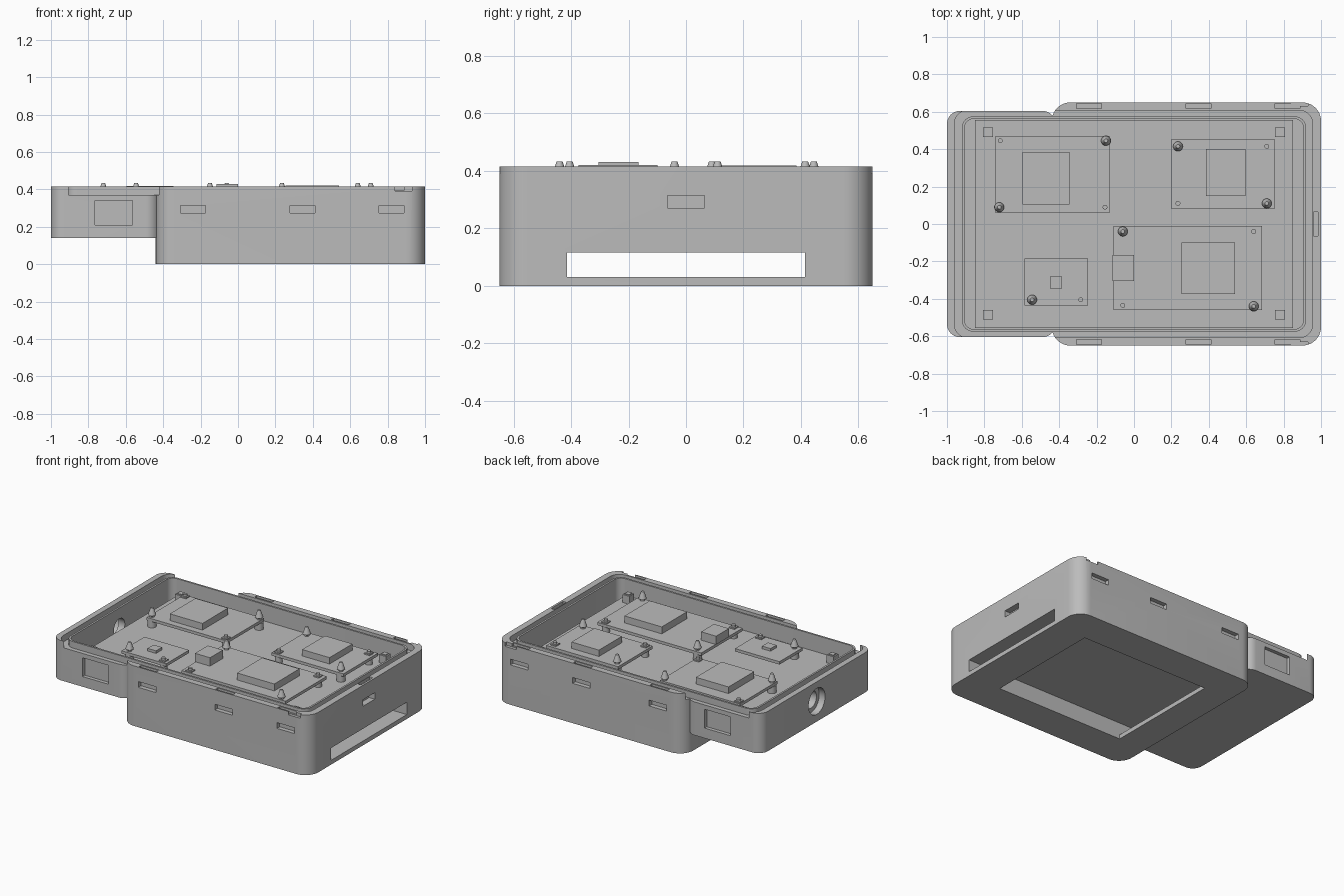
import bpy, bmesh, math

cube = bpy.data.objects.get("Cube")
if cube:
    bpy.data.objects.remove(cube, do_unlink=True)

grey = bpy.data.materials.new("plain grey")
grey.use_nodes = True
COLOUR = (0.5, 0.5, 0.5, 1)
grey.diffuse_color = COLOUR
grey.node_tree.nodes["Principled BSDF"].inputs["Base Color"].default_value = COLOUR


def finish(name, bm):
    bmesh.ops.recalc_face_normals(bm, faces=bm.faces)
    mesh = bpy.data.meshes.new(name)
    bm.to_mesh(mesh)
    bm.free()
    obj = bpy.data.objects.new(name, mesh)
    obj.data.materials.append(grey)
    bpy.context.collection.objects.link(obj)
    return obj


def block(name, xs, ys, zs, r=0.0, steps=10):
    """Upright prism with optionally rounded vertical corners."""
    (x0, x1), (y0, y1) = xs, ys
    pts = []
    for i, (cx, cy) in enumerate([(x1 - r, y1 - r), (x0 + r, y1 - r),
                                  (x0 + r, y0 + r), (x1 - r, y0 + r)]):
        for k in range(steps + 1 if r else 1):
            a = math.pi / 2 * (i + k / steps)
            pts.append((cx + r * math.cos(a), cy + r * math.sin(a)))
    bm = bmesh.new()
    face = bm.faces.new([bm.verts.new((x, y, zs[0])) for x, y in pts])
    top = bmesh.ops.extrude_face_region(bm, geom=[face])["geom"]
    for v in top:
        if isinstance(v, bmesh.types.BMVert):
            v.co.z = zs[1]
    return finish(name, bm)


def turned(name, x, y, profile, sides=20):
    """Round part from (radius, height) pairs."""
    bm = bmesh.new()
    rings = [[bm.verts.new((x + r * math.cos(2 * math.pi * k / sides),
                            y + r * math.sin(2 * math.pi * k / sides), z))
              for k in range(sides)] for r, z in profile]
    for a, b in zip(rings, rings[1:]):
        for k in range(sides):
            n = (k + 1) % sides
            bm.faces.new((a[k], a[n], b[n], b[k]))
    bm.faces.new(rings[0])
    bm.faces.new(rings[-1])
    return finish(name, bm)


def combine(target, tool, operation):
    mod = target.modifiers.new(operation, "BOOLEAN")
    mod.object, mod.operation, mod.solver = tool, operation, "EXACT"
    bpy.context.view_layer.update()
    graph = bpy.context.evaluated_depsgraph_get()
    mesh = bpy.data.meshes.new_from_object(target.evaluated_get(graph))
    target.modifiers.clear()
    target.data = mesh
    bpy.data.objects.remove(tool, do_unlink=True)


def cut(*args, **kw):
    combine(case, block("cutter", *args, **kw), "DIFFERENCE")


TOP, FLOOR, PLATE = 0.415, 0.18, 0.305

# Case: deep main body plus shallower wing
case = block("case", (-0.44, 1), (-0.65, 0.65), (0, TOP), r=0.1)
combine(case, block("wing", (-1, -0.42), (-0.605, 0.605), (0.14, TOP), r=0.07), "UNION")

# Rim groove, thin standing lip inside it, then the open cavity
cut((-0.96, 0.955), (-0.607, 0.607), (0.37, 0.6), r=0.07)
combine(case, block("lip", (-0.92, 0.92), (-0.575, 0.575), (0.3, TOP), r=0.06), "UNION")
cut((-0.907, 0.907), (-0.562, 0.562), (FLOOR, 0.6), r=0.05)

# Tunnel through the lower body and window in the underside
cut((-0.6, 1.1), (-0.415, 0.415), (0.03, 0.115))
cut((-0.23, 0.75), (-0.414, 0.414), (-0.1, 0.08))

# Latch slots, rim notches and wing windows on both long sides
for side in (-1, 1):
    def span(a, b):
        return tuple(sorted((side * a, side * b)))
    for x in (-0.24, 0.345, 0.82):
        cut((x - 0.067, x + 0.067), span(0.62, 0.7), (0.275, 0.315))
        cut((x - 0.067, x + 0.067), span(0.618, 0.643), (0.395, 0.6))
    cut((0.84, 0.93), span(0.63, 0.7), (0.392, 0.6))
    cut((-0.765, -0.565), span(0.58, 0.7), (0.21, 0.34))
cut((0.957, 1.1), (-0.065, 0.065), (0.27, 0.315))
cut((0.96, 0.985), (-0.065, 0.065), (0.395, 0.6))

# Stepped round socket in the wing's end wall
for radius, x0, x1 in ((0.09, -1.1, -0.955), (0.06, -1.1, -0.88)):
    tool = turned("cutter", 0, 0, [(radius, x0), (radius, x1)], 40)
    for v in tool.data.vertices:
        x, y, z = v.co
        v.co = (z, x, y + 0.28)
    combine(case, tool, "DIFFERENCE")

# Mounting plate with four square corner posts
block("mounting_plate", (-0.85, 0.85), (-0.555, 0.555), (FLOOR - 0.005, PLATE))
for x in (-0.78, 0.78):
    for y in (-0.485, 0.49):
        block("corner_post", (x - 0.026, x + 0.026), (y - 0.026, y + 0.026), (PLATE, 0.36))
        block("post_cap", (x - 0.017, x + 0.017), (y - 0.017, y + 0.017), (0.36, 0.366))

# Circuit boards, chips and their supports
BOARD = (0.352, 0.372)


def board(name, xs, ys, chip_x, chip_y, chip_top, tall, short):
    block(name, xs, ys, BOARD)
    block(name + "_chip", chip_x, chip_y, (BOARD[1], chip_top))
    for x, y in tall:
        turned("snap_pin", x, y, [(0.028, PLATE), (0.028, BOARD[0]), (0.016, BOARD[0]),
                                  (0.016, 0.38), (0.026, 0.386), (0.01, 0.433)])
    for x, y in short:
        turned("locating_pin", x, y, [(0.024, PLATE), (0.024, BOARD[0]),
                                      (0.013, BOARD[0]), (0.013, 0.395)])
        block("pin_collar", (x - 0.021, x + 0.021), (y - 0.021, y + 0.021),
              (BOARD[1], 0.38))


board("back_right_board", (-0.74, -0.13), (0.06, 0.47), (-0.595, -0.345), (0.105, 0.385), 0.418,
      [(-0.72, 0.09), (-0.15, 0.445)], [(-0.715, 0.445), (-0.155, 0.09)])
board("back_left_board", (0.2, 0.75), (0.08, 0.455), (0.385, 0.595), (0.15, 0.4), 0.416,
      [(0.235, 0.415), (0.71, 0.11)], [(0.235, 0.11), (0.71, 0.415)])
board("front_left_board", (-0.11, 0.685), (-0.46, -0.01), (0.255, 0.54), (-0.375, -0.1), 0.42,
      [(-0.06, -0.04), (0.64, -0.44)], [(0.64, -0.04), (-0.06, -0.435)])
board("front_right_board", (-0.585, -0.245), (-0.435, -0.185), (-0.45, -0.385),
      (-0.345, -0.28), 0.39, [(-0.545, -0.405)], [(-0.285, -0.405)])
block("connector_box", (-0.115, 0), (-0.305, -0.165), (BOARD[1], 0.43))

# Smooth the rounded walls, keep edges crisp
bpy.ops.object.select_all(action="DESELECT")
for obj in bpy.context.scene.objects:
    if obj.type == "MESH":
        obj.select_set(True)
bpy.context.view_layer.objects.active = case
bpy.ops.object.shade_smooth_by_angle(angle=math.radians(30))
